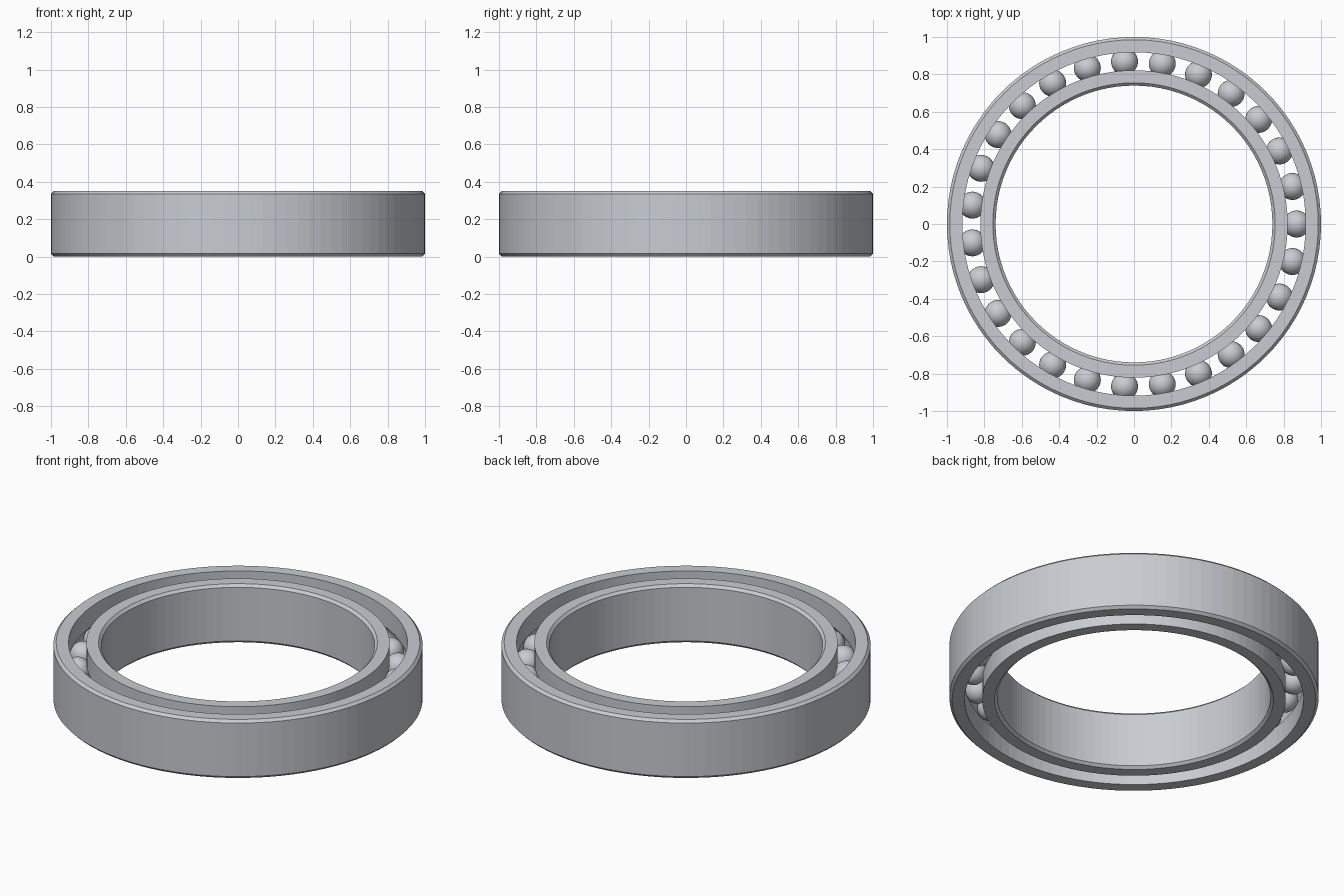
import bpy, bmesh
from math import acos, cos, sin, pi, tau

if "Cube" in bpy.data.objects:
    bpy.data.objects.remove(bpy.data.objects["Cube"])

HEIGHT = 0.35
MID = HEIGHT / 2
CHAMFER = 0.015
PITCH = 0.87          # radius of the circle of balls
HALF_GAP = 0.048      # from the pitch circle to each ring's shoulder
BALL = 0.072
GROOVE = 0.074
BALLS = 27
SIDES = 96

steel = bpy.data.materials.new("steel grey")
steel.use_nodes = True
steel.diffuse_color = (0.58, 0.60, 0.64, 1)
steel.node_tree.nodes["Principled BSDF"].inputs["Base Color"].default_value = steel.diffuse_color


def finish(name, bm):
    bmesh.ops.recalc_face_normals(bm, faces=bm.faces)
    mesh = bpy.data.meshes.new(name)
    bm.to_mesh(mesh)
    bm.free()
    mesh.materials.append(steel)
    obj = bpy.data.objects.new(name, mesh)
    bpy.context.collection.objects.link(obj)
    return obj


def race(name, plain_radius, side):
    """Ring with a chamfered plain wall and a ball groove; side is +1 outside the balls, -1 inside."""
    shoulder = PITCH + side * HALF_GAP
    edge = plain_radius - side * CHAMFER
    profile = [(shoulder, 0), (edge, 0), (plain_radius, CHAMFER),
               (plain_radius, HEIGHT - CHAMFER), (edge, HEIGHT), (shoulder, HEIGHT)]
    spread = acos(HALF_GAP / GROOVE)
    for i in range(11):
        a = spread * (1 - i / 5)
        profile.append((PITCH + side * GROOVE * cos(a), MID + GROOVE * sin(a)))
    bm = bmesh.new()
    loops = []
    for s in range(SIDES):
        t = tau * s / SIDES
        loops.append([bm.verts.new((r * cos(t), r * sin(t), z)) for r, z in profile])
    n = len(profile)
    for s in range(SIDES):
        a, b = loops[s], loops[(s + 1) % SIDES]
        for k in range(n):
            m = (k + 1) % n
            bm.faces.new((a[k], b[k], b[m], a[m]))
    return finish(name, bm)


# Inner and outer rings
race("outer_ring", 1.0, 1)
race("inner_ring", 0.74, -1)

# Balls evenly spaced on the pitch circle
bm = bmesh.new()
bmesh.ops.create_uvsphere(bm, u_segments=32, v_segments=16, radius=BALL)
for face in bm.faces:
    face.smooth = True
first = finish("ball", bm)
for i in range(BALLS):
    ball = first if i == 0 else first.copy()
    if i:
        bpy.context.collection.objects.link(ball)
    t = tau * i / BALLS
    ball.location = (PITCH * cos(t), PITCH * sin(t), MID)
    ball.name = f"ball_{i + 1}"
